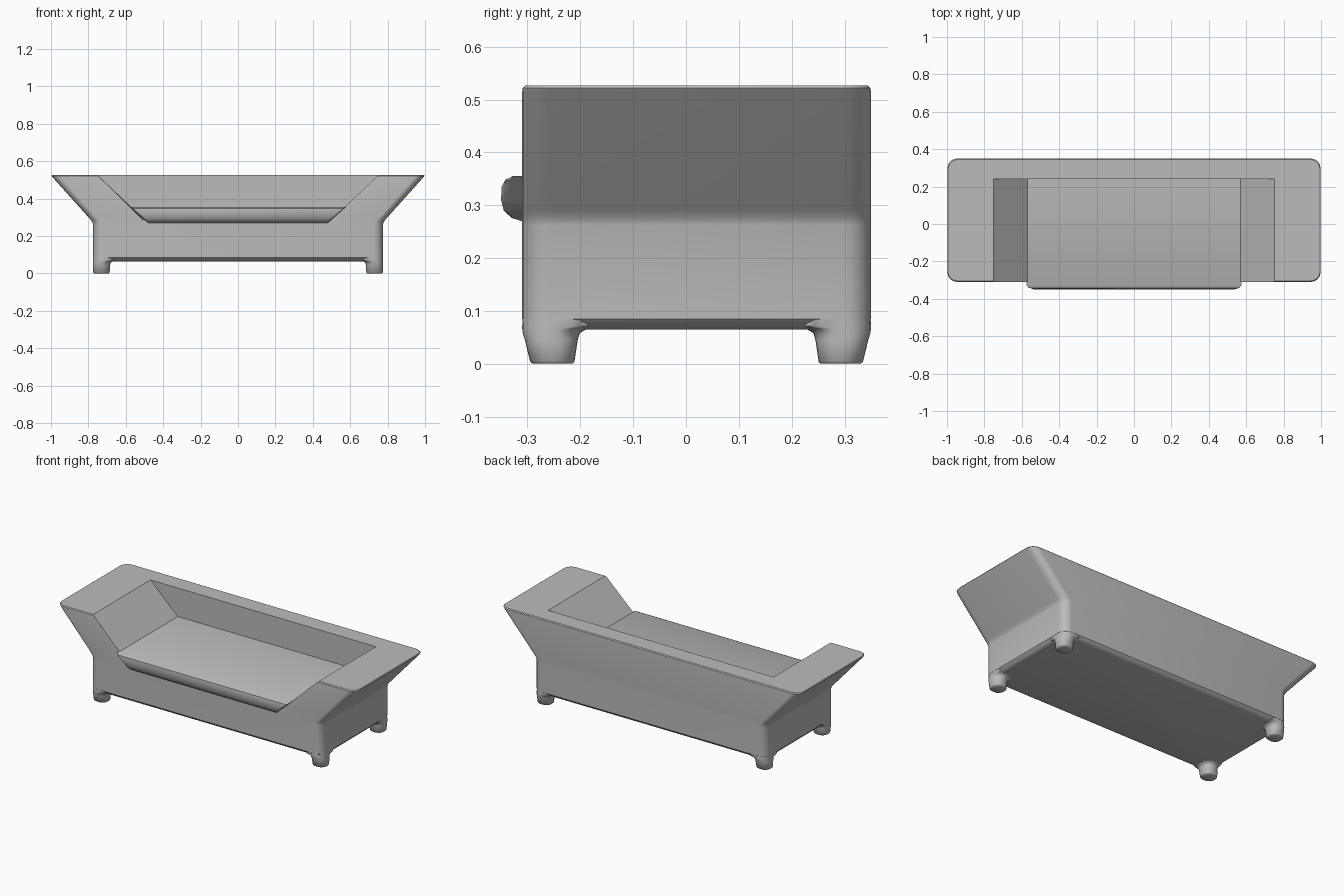
import bpy, bmesh, math

if "Cube" in bpy.data.objects:
    bpy.data.objects.remove(bpy.data.objects["Cube"], do_unlink=True)

grey = bpy.data.materials.new("warm_grey_fabric")
grey.use_nodes = True
grey.diffuse_color = (0.5, 0.5, 0.5, 1)
grey.node_tree.nodes["Principled BSDF"].inputs["Base Color"].default_value = (0.5, 0.5, 0.5, 1)


def rounded_rect(x0, x1, y0, y1, r, z, steps=6):
    """Closed ring of points around a rectangle with round corners."""
    corners = [(x1 - r, y1 - r), (x0 + r, y1 - r), (x0 + r, y0 + r), (x1 - r, y0 + r)]
    ring = []
    for i, (cx, cy) in enumerate(corners):
        for s in range(steps + 1):
            a = math.pi / 2 * (i + s / steps)
            ring.append((cx + r * math.cos(a), cy + r * math.sin(a), z))
    return ring


def loft(name, rings):
    """Skin a stack of rings and cap both ends."""
    bm = bmesh.new()
    rows = [[bm.verts.new(p) for p in ring] for ring in rings]
    n = len(rows[0])
    for a, b in zip(rows, rows[1:]):
        for i in range(n):
            bm.faces.new((a[i], a[(i + 1) % n], b[(i + 1) % n], b[i]))
    bm.faces.new(rows[0])
    bm.faces.new(rows[-1])
    bmesh.ops.recalc_face_normals(bm, faces=bm.faces)
    mesh = bpy.data.meshes.new(name)
    bm.to_mesh(mesh)
    bm.free()
    mesh.materials.append(grey)
    obj = bpy.data.objects.new(name, mesh)
    bpy.context.collection.objects.link(obj)
    return obj


def activate(obj):
    bpy.ops.object.select_all(action='DESELECT')
    obj.select_set(True)
    bpy.context.view_layer.objects.active = obj


def smooth(obj, degrees=35):
    activate(obj)
    bpy.ops.object.shade_smooth_by_angle(angle=math.radians(degrees))


# Sofa body: straight base flaring out into slanted arms (z, half width, inset)
FRONT, BACK = -0.31, 0.35
levels = [(0.065, 0.775, 0.03), (0.07, 0.775, 0.013), (0.085, 0.775, 0),
          (0.262, 0.775, 0), (0.275, 0.779, 0), (0.29, 0.79, 0),
          (0.515, 0.992, 0), (0.522, 0.998, 0.001), (0.527, 1.0, 0.006)]
body = loft("sofa_body", [rounded_rect(i - w, w - i, FRONT + i, BACK - i, 0.05, z)
                          for z, w, i in levels])

# Seat opening, sloping inwards towards the seat and open at the front
opening = [(-0.48, 0.27), (0.48, 0.27), (0.803, 0.575), (-0.803, 0.575)]
cutter = loft("seat_opening_cutter", [[(x, y, z) for x, z in opening] for y in (-0.6, 0.24)])
cutter.hide_render = True
cut = body.modifiers.new("seat_opening", 'BOOLEAN')
cut.operation, cut.solver, cut.object = 'DIFFERENCE', 'EXACT', cutter
activate(body)
bpy.ops.object.modifier_apply(modifier=cut.name)
bpy.data.objects.remove(cutter, do_unlink=True)

# Soften the front edge of the opening
bm = bmesh.new()
bm.from_mesh(body.data)
rim = [e for e in bm.edges if e.calc_length() > 0.1
       and all(v.co.y < -0.305 and abs(v.co.x) < 0.77 and v.co.z > 0.265 for v in e.verts)]
bmesh.ops.bevel(bm, geom=rim, offset=0.014, segments=3, profile=0.5, affect='EDGES')
bm.to_mesh(body.data)
bm.free()
smooth(body)

# Seat cushion: bull-nosed section swept between the slanted arms
section = [(0.245, 0.265), (-0.305, 0.268), (-0.33, 0.276), (-0.345, 0.29), (-0.351, 0.31),
           (-0.349, 0.335), (-0.342, 0.348), (-0.328, 0.355), (0.245, 0.355)]


def cushion_ring(side, inset, nose):
    return [(side * (0.48 + (z - 0.27) * 1.12 - inset), max(y, nose), z) for y, z in section]


ends = [(0, -0.332), (0.004, -0.343), (0.014, -0.35)]
cushion = loft("seat_cushion", [cushion_ring(-1, *e) for e in ends]
               + [cushion_ring(1, *e) for e in reversed(ends)])
smooth(cushion)

# Legs: flush with the outer corners, flaring where they meet the body
# (z, inner x, outer x, outer depth, inner depth, radius), depth from sofa mid-line
leg_levels = [(0, 0.69, 0.77, 0.31, 0.235, 0.035), (0.004, 0.686, 0.774, 0.315, 0.231, 0.038),
              (0.045, 0.684, 0.775, 0.325, 0.225, 0.043), (0.058, 0.68, 0.775, 0.329, 0.221, 0.048),
              (0.066, 0.668, 0.775, 0.33, 0.208, 0.05), (0.071, 0.645, 0.775, 0.33, 0.185, 0.05),
              (0.1, 0.645, 0.774, 0.329, 0.185, 0.05)]
for side, sx in (("left", 1), ("right", -1)):
    for end, sy in (("front", -1), ("back", 1)):
        rings = [rounded_rect(*sorted((sx * xi, sx * xo)),
                              *sorted((0.02 + sy * yo, 0.02 + sy * yi)), r, z)
                 for z, xi, xo, yo, yi, r in leg_levels]
        smooth(loft(f"{end}_{side}_leg", rings), 50)
